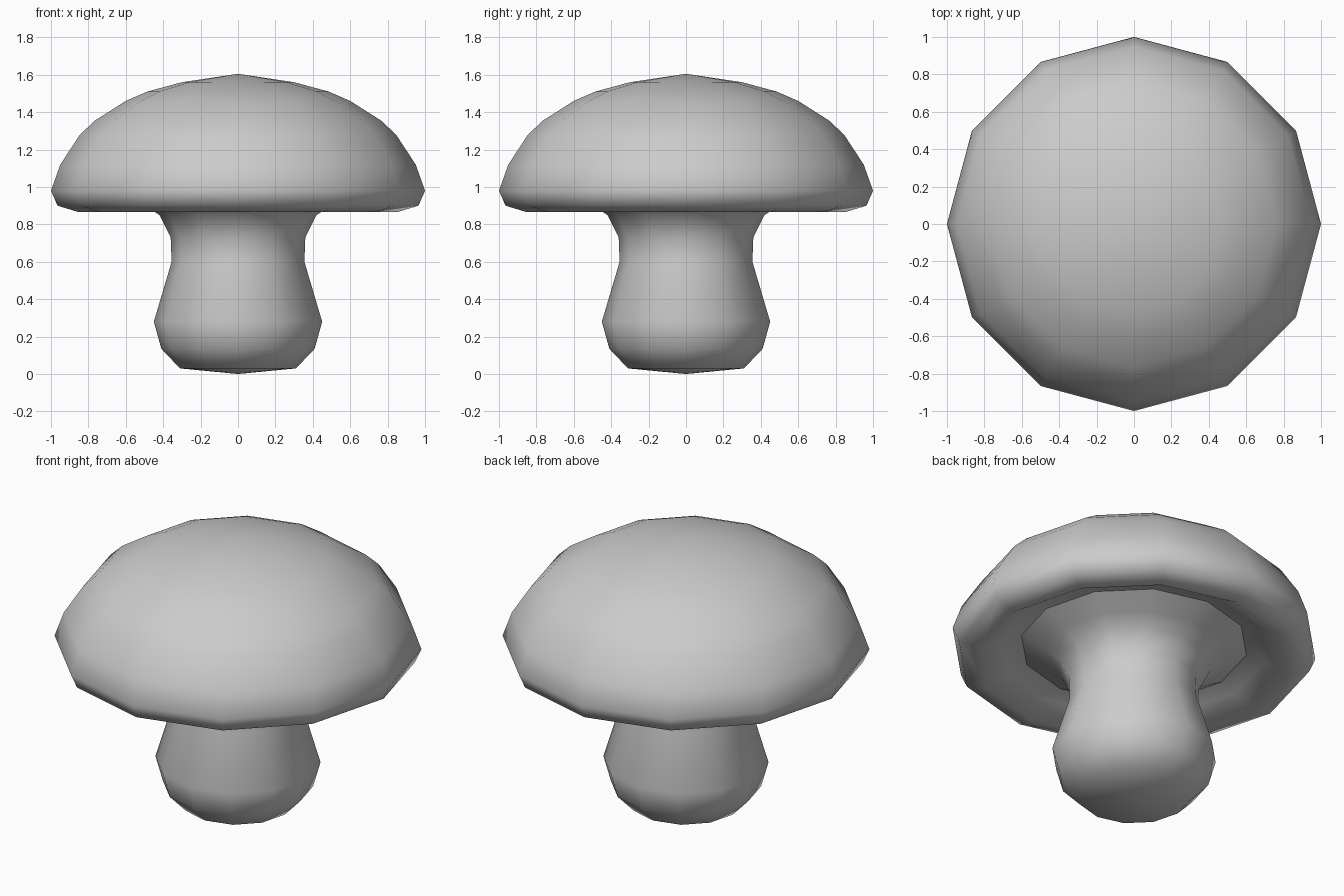
import bpy, bmesh, math

cube = bpy.data.objects.get("Cube")
if cube:
    bpy.data.objects.remove(cube, do_unlink=True)

SIDES = 12

# One plain grey for the whole mushroom
grey = bpy.data.materials.new("light grey")
grey.use_nodes = True
COLOUR = (0.6, 0.6, 0.6, 1.0)
grey.diffuse_color = COLOUR
grey.node_tree.nodes["Principled BSDF"].inputs["Base Color"].default_value = COLOUR


def lathe(name, profile):
    """Spin a (radius, height) profile around z; radius 0 becomes a pole."""
    bm = bmesh.new()
    rings = []
    for r, z in profile:
        n = SIDES if r > 0 else 1
        rings.append([bm.verts.new((r * math.cos(math.tau * i / SIDES),
                                    r * math.sin(math.tau * i / SIDES), z))
                      for i in range(n)])
    for a, b in zip(rings, rings[1:]):
        for i in range(SIDES):
            j = (i + 1) % SIDES
            corners = [a[i % len(a)], a[j % len(a)], b[j % len(b)], b[i % len(b)]]
            bm.faces.new(list(dict.fromkeys(corners)))
    for f in bm.faces:
        f.smooth = True
    mesh = bpy.data.meshes.new(name)
    bm.to_mesh(mesh)
    bm.free()
    mesh.materials.append(grey)
    obj = bpy.data.objects.new(name, mesh)
    bpy.context.collection.objects.link(obj)
    return obj


# Stem: rounded foot, narrow waist, flaring into the underside of the cap
lathe("stem", [(0, 0), (0.31, 0.03), (0.41, 0.135), (0.45, 0.28), (0.355, 0.60),
               (0.36, 0.73), (0.42, 0.85), (0.50, 0.90), (0.62, 0.97)])

# Cap: hollowed underside, rolled lip and dome
lathe("cap", [(0.62, 0.97), (0.72, 0.94), (0.85, 0.865), (0.965, 0.90), (1.0, 0.98),
              (0.95, 1.12), (0.845, 1.28), (0.765, 1.355), (0.60, 1.46),
              (0.485, 1.51), (0.30, 1.56), (0, 1.605)])
